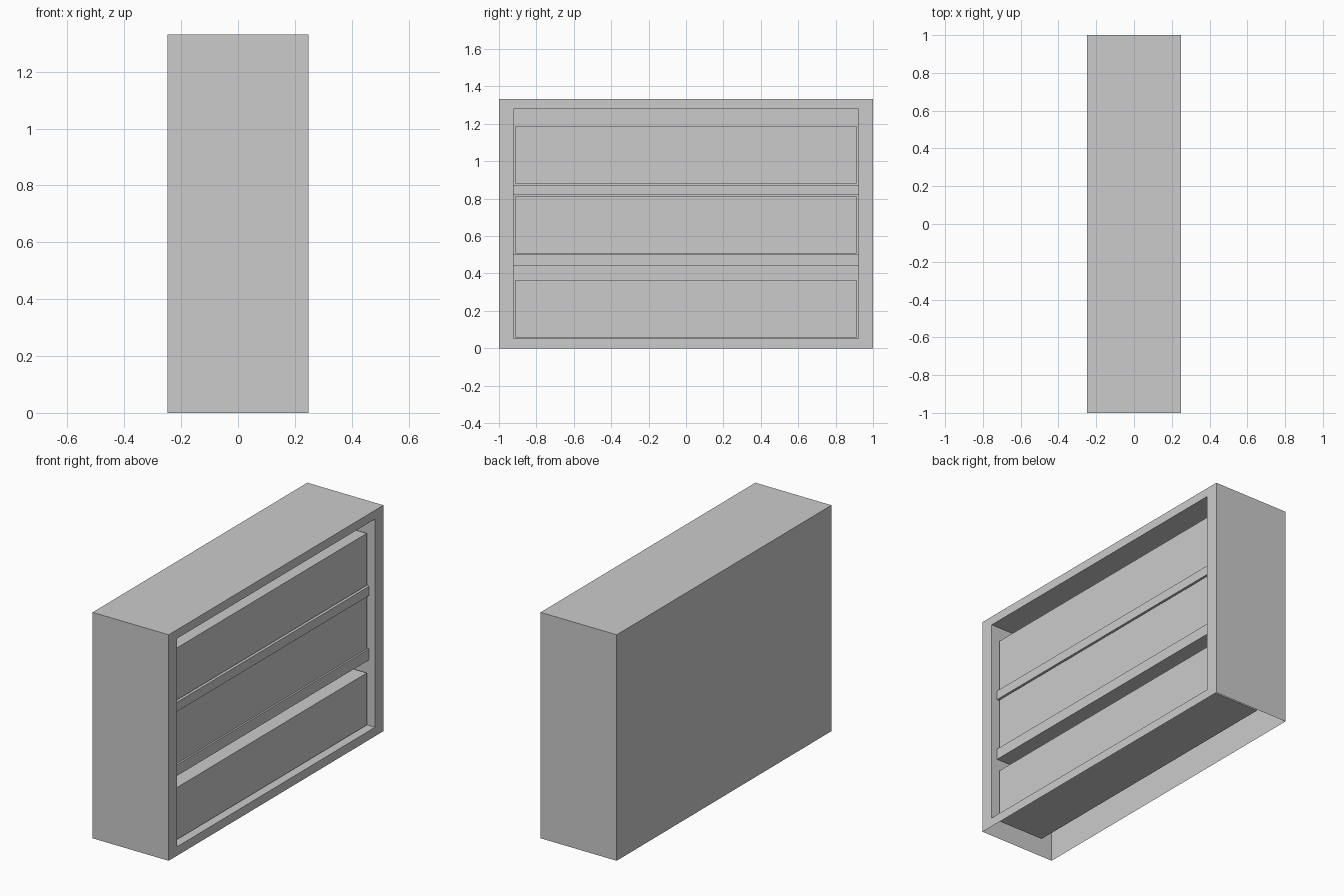
import bpy, bmesh

if "Cube" in bpy.data.objects:
    bpy.data.objects.remove(bpy.data.objects["Cube"])

HX, HY, H = 0.248, 1.0, 1.332      # carcass half depth, half width, height
OY, Z0, Z1 = 0.922, 0.053, 1.28    # opening half width, floor and ceiling
BACK = -0.11                       # back of the recess


def finish(bm, name):
    mesh = bpy.data.meshes.new(name)
    bm.to_mesh(mesh)
    bm.free()
    obj = bpy.data.objects.new(name, mesh)
    bpy.context.collection.objects.link(obj)
    return obj


def cube(x0, x1, y0, y1, z0, z1):
    bm = bmesh.new()
    bmesh.ops.create_cube(bm, size=1)
    for v in bm.verts:
        v.co.x = x1 if v.co.x > 0 else x0
        v.co.y = y1 if v.co.y > 0 else y0
        v.co.z = z1 if v.co.z > 0 else z0
    bm.normal_update()
    return bm


# Carcass: shell without underside, with a recessed opening on the +x side
bm = cube(-HX, HX, -HY, HY, 0, H)
bottom = [f for f in bm.faces if f.normal.z < -0.9]
bmesh.ops.delete(bm, geom=bottom, context='FACES_ONLY')
front = next(f for f in bm.faces if f.normal.x > 0.9)
bmesh.ops.inset_individual(bm, faces=[front], thickness=0.05)
for v in front.verts:
    v.co.y = OY if v.co.y > 0 else -OY
    v.co.z = Z1 if v.co.z > H / 2 else Z0
ext = bmesh.ops.extrude_discrete_faces(bm, faces=[front])
for v in ext["faces"][0].verts:
    v.co.x = BACK
finish(bm, "carcass")

# Drawers
for name, z in (("lower", 0.058), ("middle", 0.507), ("upper", 0.881)):
    finish(cube(BACK, 0.202, -0.911, 0.911, z, z + 0.307), name + "_drawer")

# Dividers between the drawers
for name, z0, z1 in (("lower", 0.44, 0.505), ("upper", 0.819, 0.874)):
    finish(cube(BACK, 0.21, -OY, OY, z0, z1), name + "_divider")
